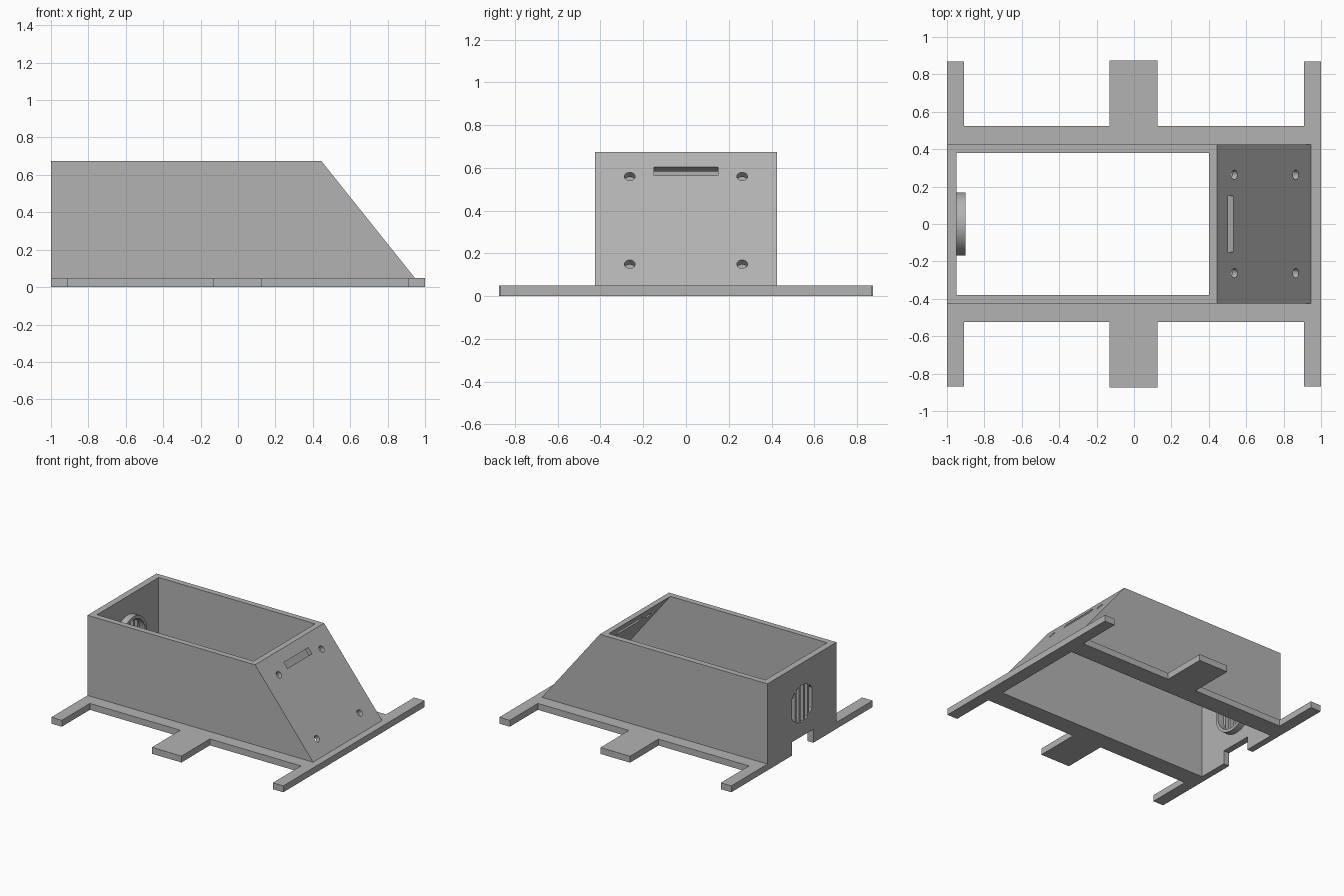
import bpy, bmesh, math
from mathutils import Vector

if "Cube" in bpy.data.objects:
    bpy.data.objects.remove(bpy.data.objects["Cube"], do_unlink=True)

grey = bpy.data.materials.new("plain_grey")
grey.use_nodes = True
colour = (0.45, 0.45, 0.45, 1)
grey.diffuse_color = colour
grey.node_tree.nodes["Principled BSDF"].inputs["Base Color"].default_value = colour


def prism(name, outline, axis, low, high):
    """Extrude a 2D outline along one axis."""
    place = {"x": lambda a, b: (low, a, b),
             "y": lambda a, b: (a, low, b),
             "z": lambda a, b: (a, b, low)}[axis]
    bm = bmesh.new()
    face = bm.faces.new([bm.verts.new(place(a, b)) for a, b in outline])
    new = bmesh.ops.extrude_face_region(bm, geom=[face])["geom"]
    shift = Vector([high - low if axis == k else 0 for k in "xyz"])
    bmesh.ops.translate(bm, vec=shift, verts=[v for v in new if isinstance(v, bmesh.types.BMVert)])
    bmesh.ops.recalc_face_normals(bm, faces=bm.faces)
    mesh = bpy.data.meshes.new(name)
    bm.to_mesh(mesh)
    bm.free()
    mesh.materials.append(grey)
    obj = bpy.data.objects.new(name, mesh)
    bpy.context.collection.objects.link(obj)
    return obj


def cut(obj, cutters):
    """Subtract every cutter and bake the result."""
    for c in cutters:
        mod = obj.modifiers.new("cut", "BOOLEAN")
        mod.operation, mod.solver, mod.object = "DIFFERENCE", "EXACT", c
    bpy.context.view_layer.update()
    graph = bpy.context.evaluated_depsgraph_get()
    mesh = bpy.data.meshes.new_from_object(obj.evaluated_get(graph))
    obj.modifiers.clear()
    obj.data = mesh


def circle(cy, cz, r, n=48):
    return [(cy + r * math.cos(2 * math.pi * i / n),
             cz + r * math.sin(2 * math.pi * i / n)) for i in range(n)]


def rect(a0, a1, b0, b1):
    return [(a0, b0), (a1, b0), (a1, b1), (a0, b1)]


# Main solids
TOP, PLATE = 0.675, 0.05
housing = prism("housing", [(-1, PLATE), (0.945, PLATE), (0.445, TOP), (-1, TOP)],
                "y", -0.425, 0.425)
half = [(-1, 0.87), (-0.91, 0.87), (-0.91, 0.525), (-0.13, 0.525), (-0.13, 0.875),
        (0.125, 0.875), (0.125, 0.525), (0.91, 0.525), (0.91, 0.87), (1, 0.87)]
base = prism("base_flange", half + [(x, -y) for x, y in reversed(half)], "z", 0, PLATE)

# Open interior and cable notch
cavity = prism("cavity_cutter", [(-0.95, -0.1), (0.9, -0.1), (0.9, PLATE),
                                 (0.32, TOP + 0.1), (-0.95, TOP + 0.1)], "y", -0.38, 0.38)
notch = prism("notch_cutter", rect(-0.14, 0.12, -0.1, 0.105), "x", -1.1, -0.92)

# Vent slots clipped to a circle
VENT_Z, VENT_R = 0.36, 0.145
slots = []
for k in range(-2, 3):
    ys = [k * 0.052 + d for d in (-0.017, 0, 0.017)]
    arc = [(y, math.sqrt(VENT_R ** 2 - y * y)) for y in ys]
    outline = [(y, VENT_Z + h) for y, h in arc] + [(y, VENT_Z - h) for y, h in reversed(arc)]
    slots.append(prism("vent_cutter", outline, "x", -1.1, -0.92))

# Screw holes and display slot, square to the sloping wall
tilt = math.atan2(TOP - PLATE, 0.5)


def on_slope(obj, y, z):
    obj.location = (0.445 + (TOP - z) * 0.8, y, z)
    obj.rotation_euler = (0, tilt, 0)
    return obj


slope_cutters = [on_slope(prism("screw_cutter", circle(0, 0, 0.025, 24), "z", -0.07, 0.05), y, z)
                 for y in (-0.263, 0.263) for z in (0.56, 0.15)]
slope_cutters.append(on_slope(prism("slot_cutter", rect(-0.025, 0.025, -0.15, 0.15),
                                    "z", -0.07, 0.05), 0, 0.585))

# Ring inside the vent wall
ring = prism("vent_ring", circle(0, VENT_Z, 0.168), "x", -0.95, -0.9)
bore = prism("bore_cutter", circle(0, VENT_Z, VENT_R), "x", -1.0, -0.8)

cut(housing, [cavity, notch] + slots + slope_cutters)
cut(base, [cavity, notch])
cut(ring, [bore])

for c in [cavity, notch, bore] + slots + slope_cutters:
    bpy.data.objects.remove(c, do_unlink=True)

# Smooth round walls, sharp corners
for obj in (housing, ring):
    bpy.ops.object.select_all(action="DESELECT")
    obj.select_set(True)
    bpy.context.view_layer.objects.active = obj
    bpy.ops.object.shade_smooth_by_angle(angle=math.radians(30))
